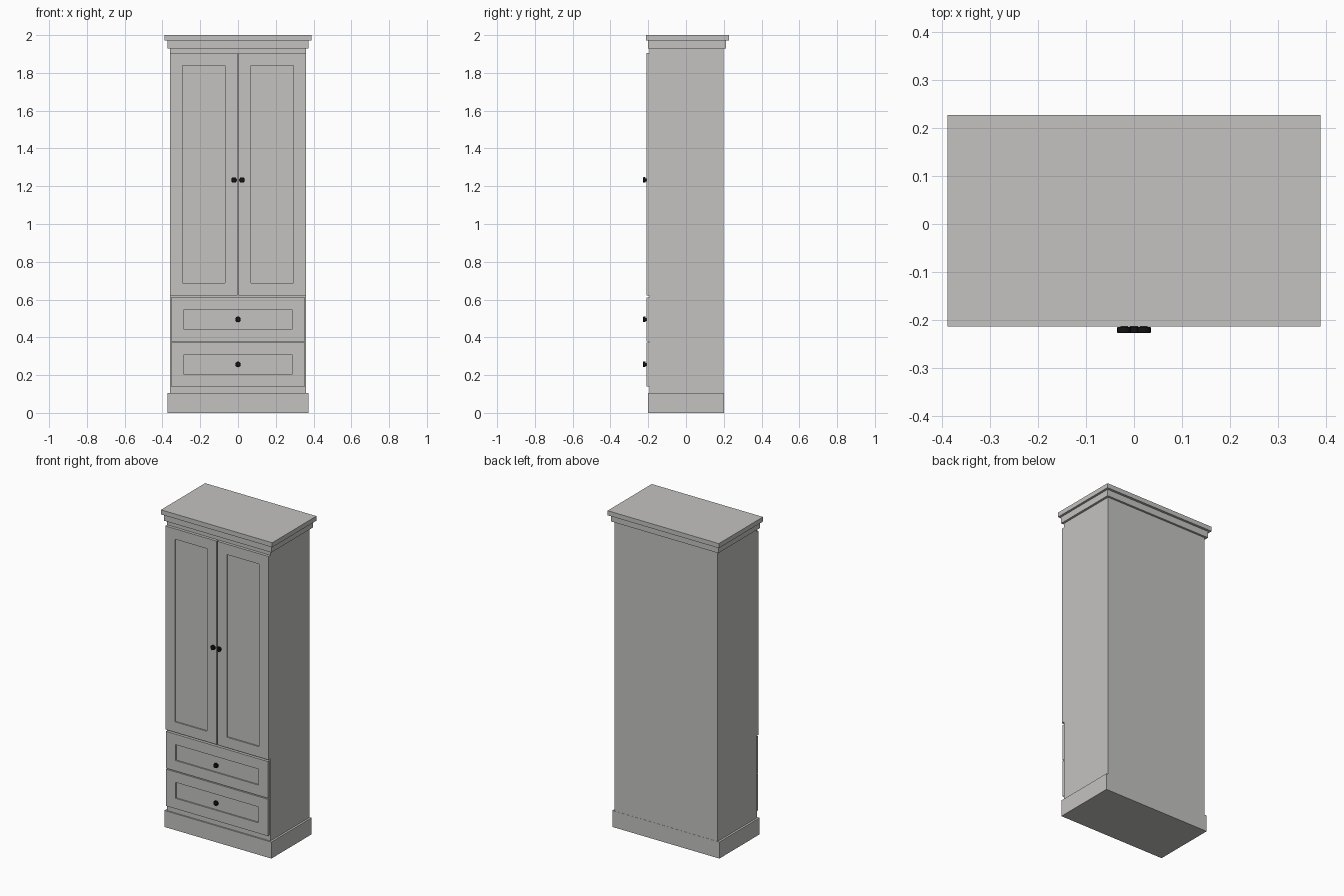
import bpy
import math

if "Cube" in bpy.data.objects:
    bpy.data.objects.remove(bpy.data.objects["Cube"], do_unlink=True)


def material(name, colour):
    mat = bpy.data.materials.new(name)
    mat.use_nodes = True
    mat.diffuse_color = colour
    mat.node_tree.nodes["Principled BSDF"].inputs["Base Color"].default_value = colour
    return mat


paint = material("warm grey paint", (0.55, 0.545, 0.53, 1))
black = material("black metal", (0.006, 0.006, 0.007, 1))


def box(name, x, y, z):
    """Box from (low, high) ranges on each axis."""
    spans = (x, y, z)
    bpy.ops.mesh.primitive_cube_add(size=1, location=[(a + b) / 2 for a, b in spans])
    ob = bpy.context.object
    ob.name = name
    ob.scale = [b - a for a, b in spans]
    bpy.ops.object.transform_apply(location=False, rotation=False, scale=True)
    ob.data.materials.append(paint)
    return ob


FRONT, BACK = -0.21, -0.192
RAIL = 0.066
RECESS = 0.008


def framed_front(name, x, z):
    """Shaker front: two full-height stiles, two rails and a recessed panel."""
    depth = (FRONT, BACK)
    inner_x = (x[0] + RAIL, x[1] - RAIL)
    inner_z = (z[0] + RAIL, z[1] - RAIL)
    box(name + "_right_stile", (x[0], inner_x[0]), depth, z)
    box(name + "_left_stile", (inner_x[1], x[1]), depth, z)
    box(name + "_bottom_rail", inner_x, depth, (z[0], inner_z[0]))
    box(name + "_top_rail", inner_x, depth, (inner_z[1], z[1]))
    box(name + "_panel", inner_x, (FRONT + RECESS, BACK), inner_z)


def disc(name, x, z, radius, front, back):
    bpy.ops.mesh.primitive_cylinder_add(
        vertices=16, radius=radius, depth=back - front,
        location=(x, (front + back) / 2, z), rotation=(math.pi / 2, 0, 0))
    ob = bpy.context.object
    ob.name = name
    ob.data.materials.append(black)
    bpy.ops.object.shade_smooth_by_angle()
    return ob


def knob(name, x, z):
    disc(name + "_stem", x, z, 0.008, -0.219, FRONT)
    head = disc(name, x, z, 0.0145, -0.227, -0.214)
    bevel = head.modifiers.new("soft_rim", "BEVEL")
    bevel.width = 0.002
    bevel.segments = 2


# Carcass, plinth and stepped cornice
box("cabinet_body", (-0.36, 0.36), (-0.192, 0.199), (0.1, 1.935))
box("plinth", (-0.373, 0.373), (-0.2, 0.2), (0, 0.104))
box("cornice", (-0.374, 0.374), (-0.201, 0.212), (1.93, 1.972))
box("top_board", (-0.388, 0.388), (-0.213, 0.227), (1.971, 2))

# Mirrored pair of doors
framed_front("right_door", (-0.36, -0.003), (0.622, 1.905))
framed_front("left_door", (0.003, 0.36), (0.622, 1.905))
for side, sign in (("right", -1), ("left", 1)):
    knob(side + "_door_knob", sign * 0.0205, 1.233)

# Two drawers
for level, low in (("lower", 0.141), ("upper", 0.379)):
    framed_front(level + "_drawer", (-0.355, 0.355), (low, low + 0.232))
    knob(level + "_drawer_knob", 0, low + 0.116)
